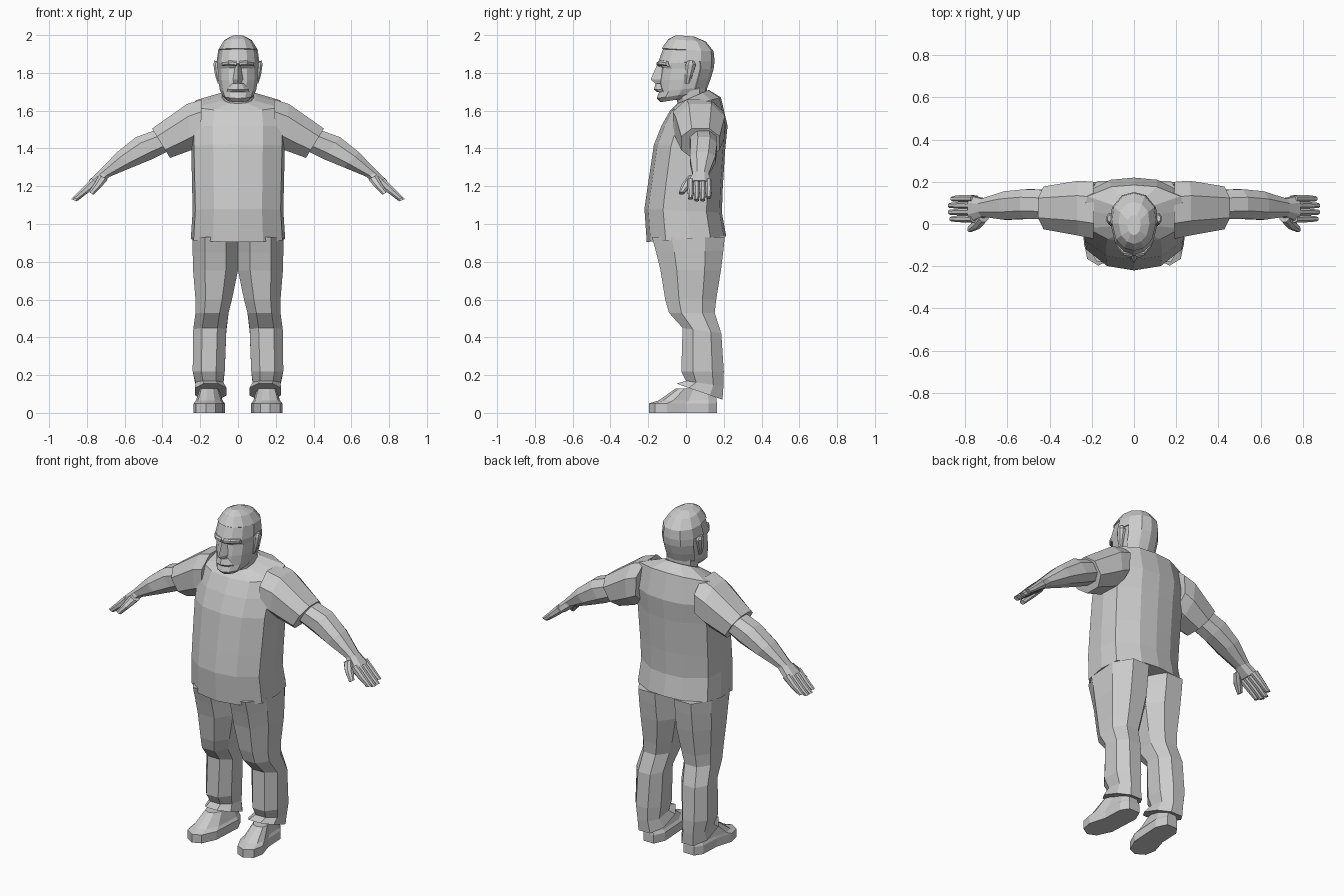
import bpy, bmesh
from mathutils import Vector


def loft(name, rings, mirror=False, keep=None, thickness=0):
    """Skin equal-sized rings with flat quads and cap both ends."""
    bm = bmesh.new()
    vs = [[bm.verts.new(p) for p in r] for r in rings]
    n = len(rings[0])
    for r, s in zip(vs, vs[1:]):
        for i in range(n):
            j = (i + 1) % n
            bm.faces.new((r[i], r[j], s[j], s[i]))
    bm.faces.new(vs[0][::-1])
    bm.faces.new(vs[-1])
    bmesh.ops.recalc_face_normals(bm, faces=bm.faces[:])
    if keep:
        drop = [f for f in bm.faces if not keep(f.calc_center_median())]
        bmesh.ops.delete(bm, geom=drop, context='FACES')
    me = bpy.data.meshes.new(name)
    bm.to_mesh(me)
    bm.free()
    ob = bpy.data.objects.new(name, me)
    bpy.context.collection.objects.link(ob)
    if mirror:
        ob.modifiers.new("Mirror", 'MIRROR').use_mirror_merge = False
    if thickness:
        mod = ob.modifiers.new("Solidify", 'SOLIDIFY')
        mod.thickness, mod.offset = thickness, -1
    return ob


def body_ring(z0, z1, w, yf, yb, shape):
    """Symmetric ring: z0 at the front, z1 at the back."""
    half = [(x * w, yf + t * (yb - yf), z0 + t * (z1 - z0)) for x, t in shape]
    return half + [(-x, y, z) for x, y, z in half[-2:0:-1]]


def limb_ring(ax, az, bx, bz, y0, y1, lift=0, c=0.27):
    """Chamfered box section between two xz points; lift tilts z toward the back."""
    uv = [(c, 0), (1 - c, 0), (1, c), (1, 1 - c), (1 - c, 1), (c, 1), (0, 1 - c), (0, c)]
    return [(ax + u * (bx - ax), y0 + v * (y1 - y0), az + u * (bz - az) + v * lift)
            for u, v in uv]


# Shirt body with belly and collar
TORSO = [(0, 0), (.53, .05), (.94, .24), (1, .55), (.93, .8), (.45, .97), (0, 1)]
loft("shirt_body", [body_ring(*r, TORSO) for r in (
    (.905, .935, .25, -.208, .213),
    (1.08, 1.06, .24, -.22, .19),
    (1.20, 1.20, .243, -.203, .195),
    (1.42, 1.40, .248, -.17, .208),
    (1.52, 1.52, .25, -.13, .22),
    (1.60, 1.67, .238, -.085, .185),
    (1.635, 1.71, .095, -.05, .12))])

# Sleeves
loft("sleeve", [limb_ring(*r) for r in (
    (.19, 1.66, .20, 1.42, -.07, .20),
    (.27, 1.635, .25, 1.39, -.055, .205),
    (.455, 1.505, .36, 1.35, -.025, .178))], mirror=True)

# Bare arms down to the wrist
loft("arm", [limb_ring(*r) for r in (
    (.40, 1.51, .36, 1.39, .02, .16),
    (.54, 1.46, .45, 1.345, .025, .165),
    (.64, 1.38, .56, 1.30, .02, .155),
    (.74, 1.277, .68, 1.25, .035, .12),
    (.79, 1.23, .735, 1.205, .012, .132))], mirror=True)

# Fingers side by side, with a thumb toward the front
for i, length in enumerate((.9, 1.0, 1.0, .85)):
    y = .008 + i * .032
    loft("finger", [limb_ring(*r) for r in (
        (.775, 1.242, .735, 1.21, y, y + .032),
        (.83, 1.185, .79, 1.168, y, y + .034),
        (.80 + .083 * length, 1.22 - .088 * length,
         .77 + .083 * length, 1.208 - .088 * length, y + .004, y + .028))], mirror=True)
loft("thumb", [limb_ring(*r) for r in (
    (.735, 1.26, .69, 1.235, .01, .06),
    (.76, 1.215, .72, 1.20, -.022, .03),
    (.79, 1.17, .765, 1.155, -.038, -.01))], mirror=True)

# Trouser legs with knee fold and tilted hem
loft("trouser_leg", [limb_ring(*r) for r in (
    (0, .93, .24, .93, -.18, .205),
    (0, .85, .24, .85, -.158, .198, .01),
    (0, .755, .238, .755, -.135, .185),
    (.032, .60, .225, .60, -.11, .16),
    (.05, .53, .225, .53, -.09, .152),
    (.062, .45, .237, .45, -.018, .187, -.03),
    (.07, .22, .24, .22, -.025, .20),
    (.078, .17, .225, .17, .0, .198, -.03),
    (.06, .155, .228, .155, -.05, .193, -.085))], mirror=True)

# Shoes: toe turned slightly outward
SOLE = [(.10, .165), (.17, .165), (.20, .12), (.205, 0), (.235, -.10), (.222, -.165),
        (.17, -.197), (.12, -.175), (.08, -.09), (.07, .10)]


def shoe_ring(z, s):
    return [(.15 + (x - .15) * s, .08 + (y - .08) * (1 - (1 - s) * (1.3 if y < .08 else .3)), z)
            for x, y in SOLE]


loft("shoe", [shoe_ring(0, 1), shoe_ring(.05, 1), shoe_ring(.065, .86), shoe_ring(.13, .6)],
     mirror=True)

# Neck
HEAD = [(0, 0), (.45, .05), (.82, .2), (1, .48), (.92, .76), (.5, .95), (0, 1)]
loft("neck", [body_ring(*r, HEAD) for r in (
    (1.56, 1.62, .10, -.04, .125), (1.64, 1.70, .085, -.045, .11),
    (1.74, 1.78, .09, -.07, .11))])

# Head
head = [body_ring(*r, HEAD) for r in (
    (1.645, 1.67, .06, -.135, .03),
    (1.665, 1.70, .085, -.155, .085),
    (1.70, 1.725, .097, -.142, .108),
    (1.76, 1.77, .105, -.14, .125),
    (1.825, 1.82, .108, -.13, .14),
    (1.85, 1.86, .109, -.15, .145),
    (1.925, 1.91, .10, -.122, .14),
    (1.972, 1.96, .07, -.09, .10),
    (1.992, 1.985, .03, -.05, .04))]
loft("head", head)

# Hair cap: enlarged back and crown of the head
c = Vector((0, 0, 1.82))
loft("hair", [[c + (Vector(p) - c) * 1.045 for p in r] for r in head], thickness=.012,
     keep=lambda p: p.z > 1.93 or (p.y > -.04 and p.z > 1.87) or (p.y > .045 and p.z > 1.73))


# Nose, moustache and ears
def wedge(z, w, y, back=-.125):
    return [(w, back, z), (0, y, z), (-w, back, z)]


loft("nose", [wedge(1.85, .012, -.15), wedge(1.765, .03, -.187), wedge(1.742, .026, -.16)])
loft("moustache", [body_ring(*r, [(0, 0), (.6, .2), (1, .6), (0, 1)]) for r in (
    (1.745, 1.745, .03, -.16, -.12), (1.712, 1.712, .058, -.17, -.10),
    (1.70, 1.70, .06, -.155, -.10))])
loft("ear", [limb_ring(*r) for r in (
    (.085, 1.745, .108, 1.745, -.005, .02),
    (.09, 1.79, .122, 1.79, -.005, .035),
    (.09, 1.84, .13, 1.845, -.003, .052),
    (.09, 1.86, .126, 1.865, .01, .042))], mirror=True)

# Brow ridge
loft("brow", [limb_ring(*r) for r in (
    (.008, 1.835, .008, 1.862, -.155, -.12),
    (.05, 1.84, .05, 1.866, -.148, -.11),
    (.085, 1.835, .085, 1.86, -.105, -.07))], mirror=True)
